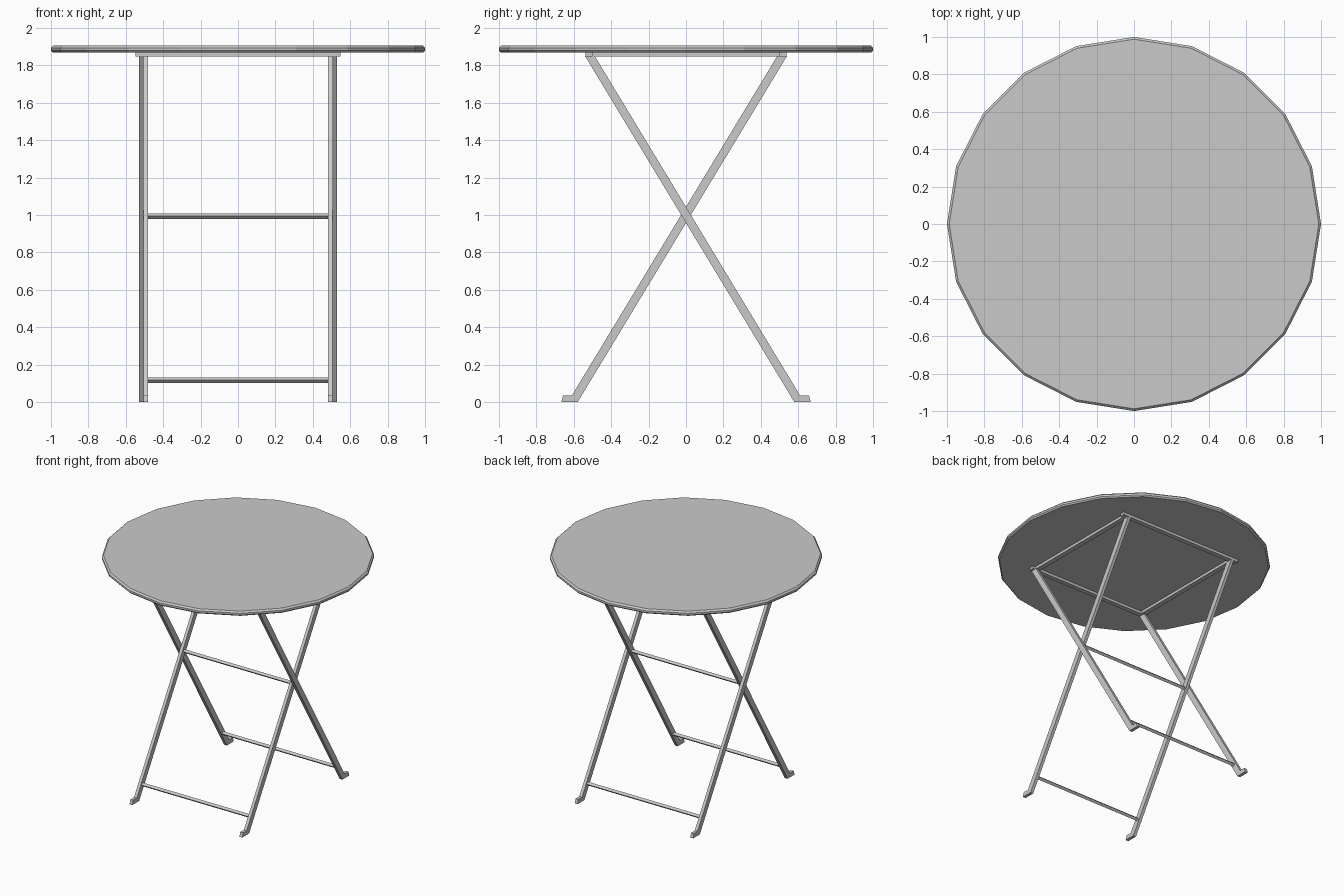
import bpy, bmesh, math
from mathutils import Vector

cube = bpy.data.objects.get("Cube")
if cube:
    bpy.data.objects.remove(cube, do_unlink=True)

metal = bpy.data.materials.new("grey_metal")
metal.use_nodes = True
metal.diffuse_color = (0.59, 0.59, 0.59, 1)
metal.node_tree.nodes["Principled BSDF"].inputs["Base Color"].default_value = metal.diffuse_color


def loft(name, rings):
    """Bridge closed rings of points and cap both ends."""
    bm = bmesh.new()
    loops = [[bm.verts.new(p) for p in ring] for ring in rings]
    n = len(loops[0])
    for a, b in zip(loops, loops[1:]):
        for i in range(n):
            j = (i + 1) % n
            bm.faces.new((a[i], a[j], b[j], b[i]))
    bm.faces.new(loops[0][::-1])
    bm.faces.new(loops[-1])
    bmesh.ops.recalc_face_normals(bm, faces=bm.faces)
    mesh = bpy.data.meshes.new(name)
    bm.to_mesh(mesh)
    bm.free()
    mesh.materials.append(metal)
    obj = bpy.data.objects.new(name, mesh)
    bpy.context.collection.objects.link(obj)
    return obj


def prism_x(name, profile, x0, x1):
    """Extrude a (y, z) profile along x."""
    return loft(name, [[(x, y, z) for y, z in profile] for x in (x0, x1)])


def box(name, x, y, z, sx, sy, sz):
    prof = [(y - sy, z - sz), (y + sy, z - sz), (y + sy, z + sz), (y - sy, z + sz)]
    return prism_x(name, prof, x - sx, x + sx)


# Twenty-sided top with chamfered rim
SIDES = 20
rim = [(0.99, 1.868), (1.0, 1.878), (1.0, 1.893), (0.988, 1.905)]
loft("table_top", [[(r * math.cos(math.tau * i / SIDES), r * math.sin(math.tau * i / SIDES), z)
                    for i in range(SIDES)] for r, z in rim])

# Square frame under the top
FRAME_Z, FRAME_H = 1.858, 0.011
for s, side in ((-1, "front"), (1, "back")):
    box(side + "_top_rail", 0, s * 0.518, FRAME_Z, 0.548, 0.019, FRAME_H)
for s, side in ((-1, "right"), (1, "left")):
    box(side + "_top_rail", s * 0.507, 0, FRAME_Z, 0.02, 0.5, FRAME_H)

# Crossed legs: the front-footed pair sits inside the back-footed pair
CROSS_Z, SLOPE, HALF, TOP_Z = 1.0, 0.605, 0.026, 1.85


def leg_y(z):
    return SLOPE * (CROSS_Z - z)


def rod(name, y, z, half_length, r=0.015):
    prism_x(name, [(y - r, z), (y, z - r), (y + r, z), (y, z + r)], -half_length, half_length)


for d, pair, inner in ((-1, "front", 0.48), (1, "back", 0.505)):
    outer = inner + 0.025
    leg = [(d * (leg_y(z) + o), z) for z, o in
           ((0, -HALF), (0, HALF), (TOP_Z, HALF), (TOP_Z, -HALF))]
    foot = [(d * y, z) for y, z in ((0.585, 0), (0.667, 0), (0.657, 0.035), (0.6, 0.035))]
    for s, side in ((-1, "right"), (1, "left")):
        prism_x(f"{pair}_{side}_leg", leg, s * inner, s * outer)
        prism_x(f"{pair}_{side}_foot", foot, s * inner, s * outer)
    rod(pair + "_lower_crossbar", d * leg_y(0.117), 0.117, inner + 0.005)

# Crossbar at the pivot
rod("pivot_crossbar", 0, 0.993, 0.485)
